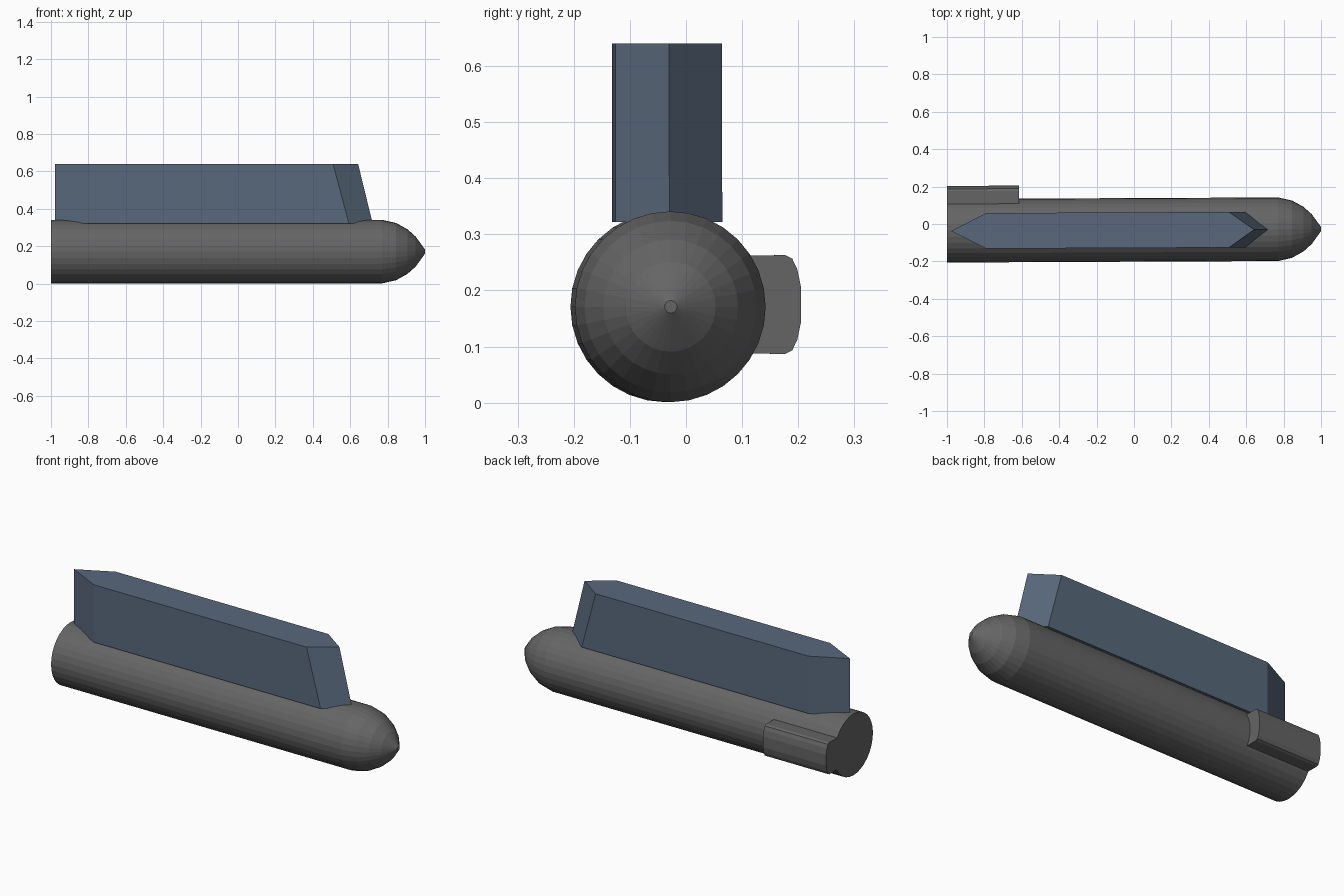
import bpy, bmesh
from math import cos, sin, pi

if "Cube" in bpy.data.objects:
    bpy.data.objects.remove(bpy.data.objects["Cube"])

SLOPE, Y0, ZC = 0.0045, -0.0315, 0.171   # the axis drifts slightly in y


def material(name, rgb):
    m = bpy.data.materials.new(name)
    m.diffuse_color = (*rgb, 1)
    m.use_nodes = True
    m.node_tree.nodes["Principled BSDF"].inputs["Base Color"].default_value = m.diffuse_color
    return m


def loft(name, rings, mat):
    """Skin equal-length closed rings and cap both ends."""
    bm = bmesh.new()
    loops = [[bm.verts.new((x, y + SLOPE * x, z)) for x, y, z in r] for r in rings]
    for a, b in zip(loops, loops[1:]):
        n = len(a)
        for i in range(n):
            j = (i + 1) % n
            bm.faces.new((a[i], a[j], b[j], b[i]))
    bm.faces.new(loops[0])
    bm.faces.new(loops[-1])
    bmesh.ops.recalc_face_normals(bm, faces=bm.faces)
    me = bpy.data.meshes.new(name)
    bm.to_mesh(me)
    bm.free()
    me.materials.append(mat)
    ob = bpy.data.objects.new(name, me)
    bpy.context.collection.objects.link(ob)
    return ob


grey = material("dark_grey", (0.13, 0.13, 0.13))
blue = material("slate_blue", (0.10, 0.14, 0.20))

# Round body with a rounded nose
SIDES = 32
profile = [(-1, .17), (.77, .17), (.845, .153), (.905, .12), (.95, .08), (1, .011)]
loft("body", [[(x, Y0 + r * cos(2 * pi * i / SIDES), ZC + r * sin(2 * pi * i / SIDES))
               for i in range(SIDES)] for x, r in profile], grey)


# Tall fin: long hexagon with a raked front
def fin_ring(z, shoulder, tip):
    h = 0.095
    plan = [(-.978, 0), (-.79, -h), (shoulder, -h), (tip, 0), (shoulder, h), (-.79, h)]
    return [(x, -.033 + y, z) for x, y in plan]


loft("fin", [fin_ring(.322, .593, .72), fin_ring(.64, .508, .642)], blue)

# Side pod at the rear, rounded on its outer face
half = [(.08, .087), (.178, .088), (.190, .082), (.199, .063), (.206, .030)]
section = half + [(y, -z) for y, z in reversed(half)]
loft("side_pod", [[(x, y + .002, .175 + z) for y, z in section] for x in (-1, -.615)], grey)
